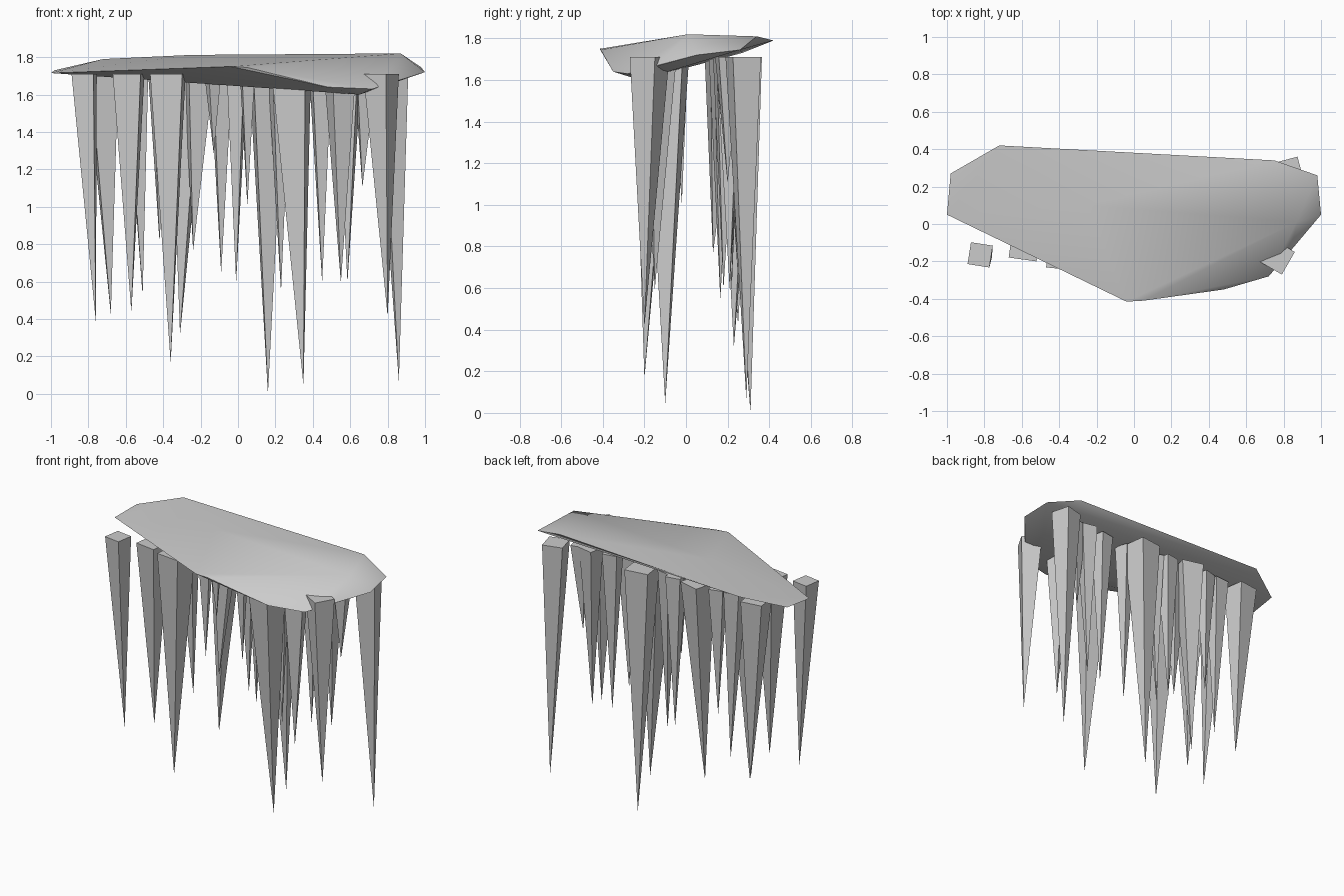
import bpy, bmesh, math

if "Cube" in bpy.data.objects:
    bpy.data.objects.remove(bpy.data.objects["Cube"])

TOP = 1.71  # height where all icicles start


def make_object(name, bm):
    bmesh.ops.recalc_face_normals(bm, faces=bm.faces)
    me = bpy.data.meshes.new(name)
    bm.to_mesh(me)
    bm.free()
    ob = bpy.data.objects.new(name, me)
    bpy.context.collection.objects.link(ob)
    return ob


def icicle(name, tip, x0, x1, cy, deg):
    """Four-sided spike: rotated square base at TOP, tapering to a leaning tip."""
    a = math.radians(deg)
    half = (x1 - x0) / 2 / (abs(math.cos(a)) + abs(math.sin(a)))
    bm = bmesh.new()
    base = []
    for k in range(4):
        t = a + math.pi / 4 + k * math.pi / 2
        r = half * math.sqrt(2)
        base.append(bm.verts.new(((x0 + x1) / 2 + r * math.cos(t), cy + r * math.sin(t), TOP)))
    point = bm.verts.new((tip[0], tip[1], max(0, tip[2] - .015)))
    bm.faces.new(base)
    for k in range(4):
        bm.faces.new((base[k], base[(k + 1) % 4], point))
    return make_object(name, bm)


# Frozen ledge: convex chunk from rim, crest and keel points
ledge_points = [
    (-1, .05, 1.715), (-.98, .27, 1.73), (-.72, .42, 1.79), (.75, .34, 1.81),
    (.98, .26, 1.745), (1, .05, 1.72), (.84, -.14, 1.67), (.72, -.28, 1.63),
    (.48, -.35, 1.64), (.05, -.41, 1.745), (-.04, -.415, 1.75),
    (-.25, .1, 1.812), (.87, .01, 1.82),
    (-.28, -.1, 1.67), (.65, -.22, 1.60),
]
bm = bmesh.new()
for p in ledge_points:
    bm.verts.new(p)
bmesh.ops.convex_hull(bm, input=bm.verts)
bmesh.ops.delete(bm, geom=[v for v in bm.verts if not v.link_faces], context='VERTS')
ledge = make_object("ice_ledge", bm)
bpy.context.view_layer.objects.active = ledge
ledge.select_set(True)
bpy.ops.object.shade_smooth_by_angle(angle=math.radians(40))

# Front row: tip, base x range, base y centre, base rotation
front = [
    ((-.76, -.18, .40), -.89, -.755, -.165, -9),
    ((-.57, -.12, .45), -.67, -.50, -.115, -8),
    ((-.36, -.20, .18), -.47, -.28, -.155, -6),
    ((-.13, -.05, 1.30), -.18, -.09, -.06, 20),
    ((.05, -.02, 1.02), .01, .09, -.03, 10),
    ((.35, -.10, .06), .18, .39, -.09, -10),
    ((.55, -.15, .61), .46, .63, -.13, 20),
    ((.80, -.20, .43), .67, .86, -.175, -30),
]
# Back row
back = [
    ((-.68, .25, .44), -.81, -.64, .25, 8),
    ((-.51, .23, .54), -.60, -.48, .22, 5),
    ((-.42, .24, .83), -.48, -.36, .24, 15),
    ((-.31, .23, .33), -.36, -.17, .25, -15),
    ((-.24, .13, .78), -.29, -.13, .17, 12),
    ((-.09, .25, .66), -.15, -.03, .24, 10),
    ((-.01, .22, .61), -.06, .05, .21, -12),
    ((.16, .31, .01), .06, .25, .27, 8),
    ((.23, .165, .56), .16, .28, .17, 15),
    ((.45, .18, .61), .38, .50, .19, 10),
    ((.585, .21, .61), .53, .66, .21, -12),
    ((.665, .20, 1.12), .62, .74, .20, 10),
    ((.86, .29, .08), .74, .91, .275, 15),
]
for row, spikes in (("front", front), ("back", back)):
    for i, s in enumerate(spikes):
        icicle(f"{row}_icicle_{i + 1}", *s)
